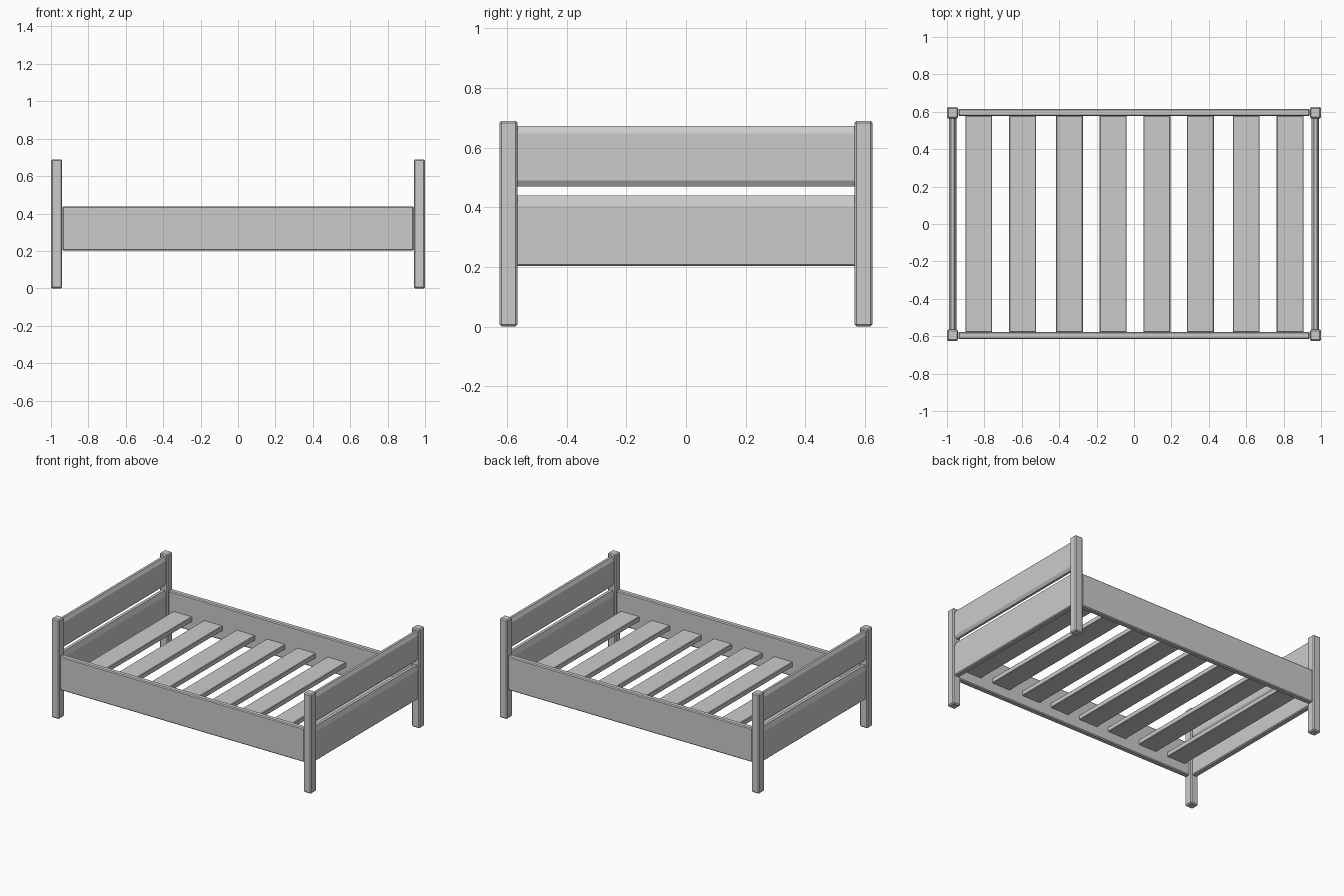
import bpy
import bmesh

if "Cube" in bpy.data.objects:
    bpy.data.objects.remove(bpy.data.objects["Cube"], do_unlink=True)

grey = bpy.data.materials.new("plain_grey")
grey.use_nodes = True
grey.diffuse_color = (0.6, 0.6, 0.6, 1)
grey.node_tree.nodes["Principled BSDF"].inputs["Base Color"].default_value = (0.6, 0.6, 0.6, 1)


def finish(name, bm):
    bmesh.ops.recalc_face_normals(bm, faces=bm.faces)
    mesh = bpy.data.meshes.new(name)
    bm.to_mesh(mesh)
    bm.free()
    mesh.materials.append(grey)
    obj = bpy.data.objects.new(name, mesh)
    bpy.context.collection.objects.link(obj)
    return obj


def box(name, x, y, z, bevel):
    """Chamfered box from (min, max) pairs along each axis."""
    bm = bmesh.new()
    bmesh.ops.create_cube(bm, size=1)
    for v in bm.verts:
        v.co = [r[0] + (c + 0.5) * (r[1] - r[0]) for c, r in zip(v.co, (x, y, z))]
    obj = finish(name, bm)
    mod = obj.modifiers.new("chamfer", "BEVEL")
    mod.width = bevel
    mod.segments = 1
    return obj


def end_board(name, x, z, top, bottom):
    """Board across the bed; top and bottom are (inset, height) of the slopes."""
    half = 0.02
    right = [(half - bottom[0], z[0]), (half, z[0] + bottom[1]),
             (half, z[1] - top[1]), (half - top[0], z[1])]
    outline = right + [(-a, b) for a, b in reversed(right)]
    bm = bmesh.new()
    face = bm.faces.new([bm.verts.new((x + a, -0.566, b)) for a, b in outline])
    ext = bmesh.ops.extrude_face_region(bm, geom=[face])
    moved = [g for g in ext["geom"] if isinstance(g, bmesh.types.BMVert)]
    bmesh.ops.translate(bm, vec=(0, 1.132, 0), verts=moved)
    finish(name, bm)


def span(center, size):
    return (center - size / 2, center + size / 2)


# Corner posts
for sx, side_x in ((-1, "right"), (1, "left")):
    for sy, side_y in ((-1, "front"), (1, "back")):
        box(f"{side_y}_{side_x}_post", span(sx * 0.97, 0.06), span(sy * 0.595, 0.06),
            (0, 0.69), 0.007)

# Long side rails
for sy, side in ((-1, "front"), (1, "back")):
    box(f"{side}_rail", (-0.94, 0.94), span(sy * 0.597, 0.038), (0.202, 0.437), 0.006)

# Upper and lower end boards
for sx, side in ((-1, "right"), (1, "left")):
    end_board(f"{side}_upper_board", sx * 0.97, (0.47, 0.672), (0.012, 0.024), (0.012, 0.02))
    end_board(f"{side}_lower_board", sx * 0.97, (0.203, 0.44), (0.01, 0.035), (0.006, 0.006))

# Mattress slats
centers = (-0.83, -0.595, -0.345, -0.112, 0.122, 0.355, 0.6, 0.835)
for i, x in enumerate(centers):
    box(f"slat_{i + 1}", span(x, 0.144), (-0.58, 0.58), (0.27, 0.305), 0.004)
